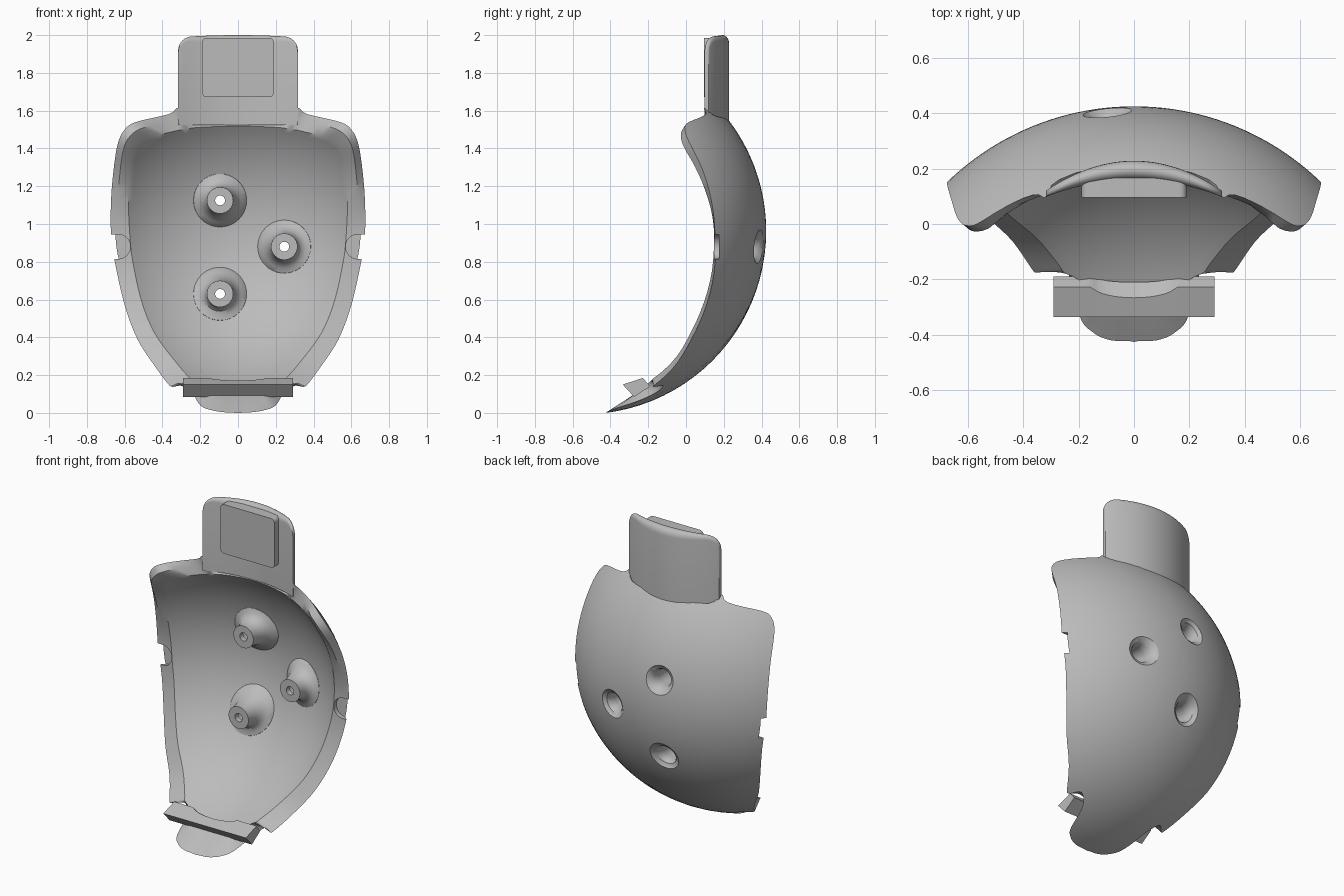
import bpy, bmesh, math
from mathutils import Vector

cube = bpy.data.objects.get("Cube")
if cube:
    bpy.data.objects.remove(cube, do_unlink=True)

grey = bpy.data.materials.new("light grey")
grey.use_nodes = True
grey.diffuse_color = (0.5, 0.5, 0.5, 1)
grey.node_tree.nodes["Principled BSDF"].inputs["Base Color"].default_value = (0.5, 0.5, 0.5, 1)

CENTRE = Vector((0, -0.545, 0.962))
R_OUT, R_IN = 0.9694, 0.9


def sphere_y(x, z, radius):
    return CENTRE.y + math.sqrt(max(radius**2 - x * x - (z - CENTRE.z)**2, 0))


def finish(name, bm, smooth=True):
    bmesh.ops.recalc_face_normals(bm, faces=bm.faces[:])
    mesh = bpy.data.meshes.new(name)
    bm.to_mesh(mesh)
    bm.free()
    ob = bpy.data.objects.new(name, mesh)
    bpy.context.scene.collection.objects.link(ob)
    mesh.materials.append(grey)
    if smooth:
        shade(ob)
    return ob


def activate(ob):
    bpy.ops.object.select_all(action='DESELECT')
    ob.select_set(True)
    bpy.context.view_layer.objects.active = ob


def shade(ob):
    activate(ob)
    bpy.ops.object.shade_smooth_by_angle(angle=math.radians(32))


def skin(bm, loops, ring=True, closed=False):
    """Join successive loops of vertices with quads."""
    pairs = list(zip(loops, loops[1:]))
    if closed:
        pairs.append((loops[-1], loops[0]))
    for a, b in pairs:
        n = len(a)
        for i in range(n if ring else n - 1):
            j = (i + 1) % n
            bm.faces.new((a[i], a[j], b[j], b[i]))


def loft(name, sections, smooth=True):
    """Capped solid through matching closed sections."""
    bm = bmesh.new()
    loops = [[bm.verts.new(p) for p in s] for s in sections]
    skin(bm, loops)
    bm.faces.new(loops[0])
    bm.faces.new(loops[-1])
    return finish(name, bm, smooth)


def lathe(name, x, z, rows, closed, smooth=True):
    """Turned part along y; rows are radius, offset, how far it follows the bowl."""
    base = sphere_y(x, z, R_IN)
    bm = bmesh.new()
    loops = []
    for r, off, follow in rows:
        loop = []
        for k in range(40):
            a = math.tau * k / 40
            px, pz = x + r * math.cos(a), z + r * math.sin(a)
            y = base + off + follow * (sphere_y(px, pz, R_IN) - base)
            loop.append(bm.verts.new((px, y, pz)))
        loops.append(loop)
    skin(bm, loops, closed=closed)
    if not closed:
        bm.faces.new(loops[0])
        bm.faces.new(loops[-1])
    return finish(name, bm, smooth)


def cut(target, cutter):
    mod = target.modifiers.new("cut", 'BOOLEAN')
    mod.operation = 'DIFFERENCE'
    mod.solver = 'EXACT'
    mod.object = cutter
    activate(target)
    bpy.ops.object.modifier_apply(modifier=mod.name)
    bpy.data.objects.remove(cutter, do_unlink=True)


# Half outline of the shell: outer x, z and matching inner x, z
half = [
    (0, 1.56, 0, 1.52), (.27, 1.57, .2, 1.512), (.318, 1.615, .27, 1.503),
    (.365, 1.582, .33, 1.493), (.54, 1.54, .44, 1.465), (.6, 1.5, .5, 1.44),
    (.635, 1.43, .55, 1.39), (.656, 1.31, .57, 1.29), (.672, 1.13, .58, 1.12),
    (.672, .94, .572, .93), (.652, .8, .557, .8), (.6, .57, .51, .59),
    (.53, .385, .44, .42), (.435, .24, .33, .27), (.37, .153, .27, .2),
    (.345, .138, .25, .18), (.297, .143, .22, .165), (.24, .1, .17, .14),
    (.2, .04, .13, .125), (.15, .017, .09, .118), (.08, .004, .05, .113),
    (0, 0, 0, .112)]


def spline(points, steps):
    pts = [Vector(p) for p in points]
    out = []
    for i in range(len(pts) - 1):
        p0, p1, p2 = pts[max(i - 1, 0)], pts[i], pts[i + 1]
        p3 = pts[min(i + 2, len(pts) - 1)]
        for k in range(steps):
            t = k / steps
            out.append(0.5 * (2 * p1 + (p2 - p0) * t + (2 * p0 - 5 * p1 + 4 * p2 - p3) * t * t
                              + (3 * p1 - p0 - 3 * p2 + p3) * t**3))
    return out + [pts[-1]]


right = spline(half, 4)
outline = right + [Vector((-p[0], p[1], -p[2], p[3])) for p in right[-2:0:-1]]

# Bowl shell: two spherical skins joined by the rim
bm = bmesh.new()
back = Vector((0, 1, 0))
rims = []
for radius, ix in ((R_OUT, 0), (R_IN, 2)):
    dirs = [(Vector((p[ix], sphere_y(p[ix], p[ix + 1], radius), p[ix + 1])) - CENTRE).normalized()
            for p in outline]
    loops = [[bm.verts.new(CENTRE + radius * back.slerp(d, s / 22)) for d in dirs]
             for s in range(1, 23)]
    skin(bm, loops)
    pole = bm.verts.new(CENTRE + radius * back)
    for i, v in enumerate(loops[0]):
        bm.faces.new((pole, v, loops[0][(i + 1) % len(dirs)]))
    rims.append(loops[-1])
ridge = []
for a, b in zip(*rims):
    mid = a.co.lerp(b.co, 0.4)
    if abs(mid.x) > 0.4:
        mid.y -= 0.035 * min(max((mid.z - 1.0) / 0.4, 0), 1) * min((abs(mid.x) - 0.4) / 0.12, 1)
    ridge.append(bm.verts.new(mid))
skin(bm, [rims[0], ridge, rims[1]])
shell = finish("bowl_shell", bm, smooth=False)

# Hollow mounting bosses with flared openings at the back
boss_rows = [(.15, .02, 1), (.14, -.002, 1), (.115, -.02, .9), (.092, -.045, .7),
             (.077, -.08, .3), (.07, -.115, 0), (.07, -.145, 0), (.026, -.145, 0),
             (.026, -.11, 0), (.05, -.11, 0), (.05, 0, 1)]
flare_rows = [(.05, -.05, 1), (.05, 0, 1), (.054, .03, 1), (.066, .055, 1),
              (.088, .071, 1), (.11, .1, 1)]
for name, x, z in (("upper", -.095, 1.125), ("side", .245, .88), ("lower", -.095, .63)):
    cut(shell, lathe("flare_cutter", x, z, flare_rows, False, False))
    lathe(name + "_boss", x, z, boss_rows, True)

# Shallow round recesses in the side rims
for side in (-1, 1):
    shape = [(.635 - .065 * math.sin(math.pi * k / 20), .88 + .065 * math.cos(math.pi * k / 20))
             for k in range(21)] + [(.8, .815), (.8, .945)]
    cut(shell, loft("recess_cutter", [[(side * x, y, z) for x, z in shape] for y in (-.2, .175)],
                    False))
shade(shell)

# Curved top tab with a rounded crest
sections = []
for k in range(41):
    x = -.317 * math.cos(math.pi * k / 40)
    u = abs(x) / .317
    front = .16 - .062 * u**2
    rear = .228 - .108 * u**2
    corner = max(abs(x) - .247, 0)
    top = 2.0 - .012 * u**2 - (.07 - math.sqrt(max(.07**2 - corner**2, 0)))
    r = (rear - front) / 2
    crest = [((front + rear) / 2 - r * math.cos(math.pi * j / 10),
              top - r * 1.3 + r * 1.3 * math.sin(math.pi * j / 10)) for j in range(11)]
    sections.append([(x, y, z) for y, z in [(front, 1.525)] + crest + [(rear, 1.525)]])
loft("top_tab", sections)

# Flat pad with rounded corners on the tab front
pad = []
for cx, cz, start in ((.165, 1.96, 0), (-.165, 1.96, 1), (-.165, 1.697, 2), (.165, 1.697, 3)):
    for j in range(6):
        a = (start + j / 5) * math.pi / 2
        pad.append((cx + .025 * math.cos(a), cz + .025 * math.sin(a)))
loft("tab_pad", [[(x, y, z) for x, z in pad] for y in (.095, .165)])

# Hooked clip bar across the lower lip, scooped in the middle
sections = []
for k in range(49):
    x = -.29 + .58 * k / 48
    dip = max(0, 1 - (abs(x) / .15)**2)**0.6
    sections.append([(x, -.335, .15), (x, -.228 - .038 * dip, .185 - .013 * dip),
                     (x, -.19 - .02 * dip, .14), (x, -.275, .085)])
loft("clip_bar", sections)
